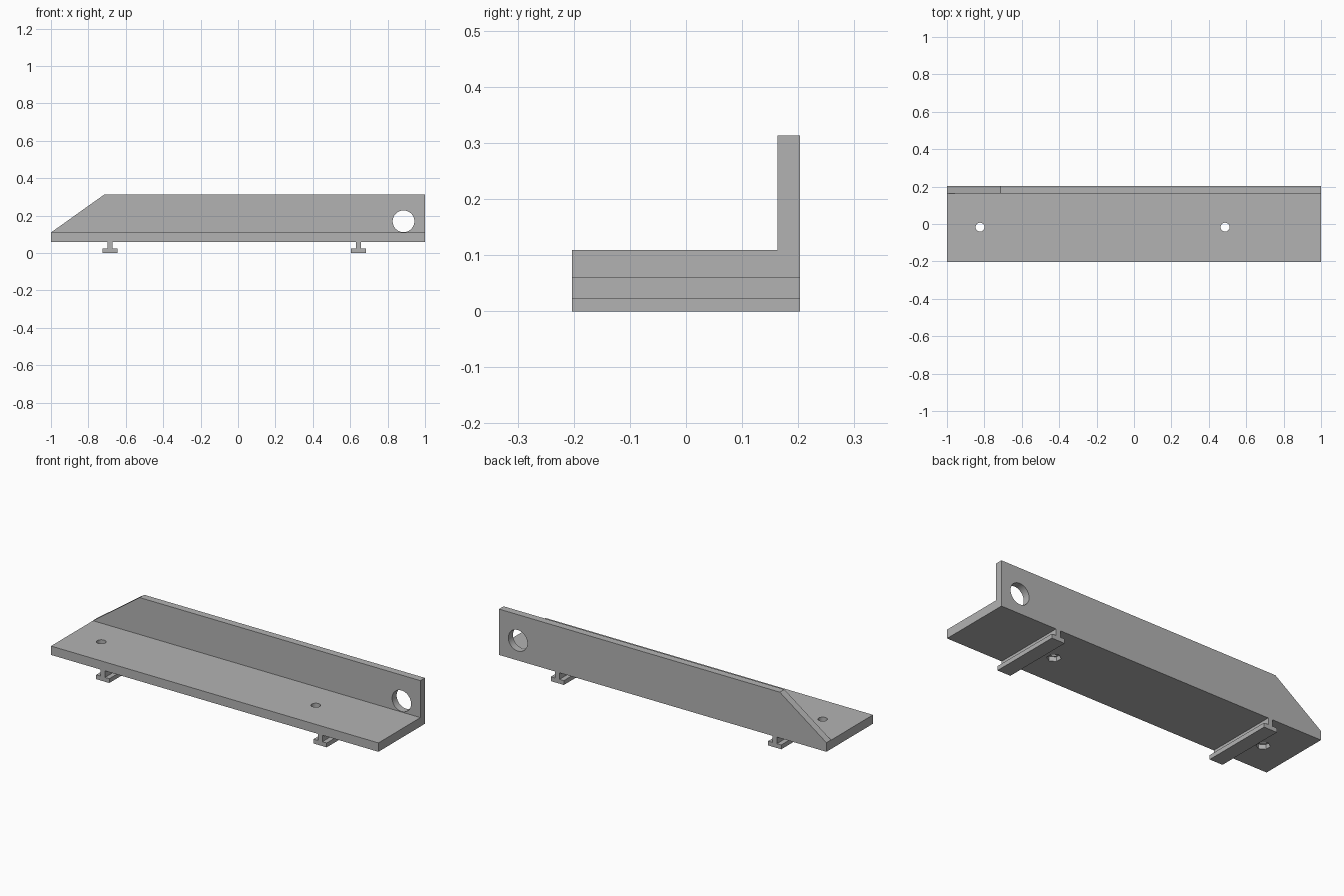
import bpy
import bmesh
from mathutils import Matrix, Vector

cube = bpy.data.objects.get("Cube")
if cube:
    bpy.data.objects.remove(cube, do_unlink=True)

HALF_X, HALF_Y = 1.0, 0.203
PLATE_BOTTOM, PLATE_TOP, WALL_TOP = 0.06, 0.109, 0.313
WALL_FRONT = 0.163
FLANGE_TOP = 0.024

grey = bpy.data.materials.new("plain_grey")
grey.use_nodes = True
grey.diffuse_color = (0.45, 0.45, 0.45, 1)
grey.node_tree.nodes["Principled BSDF"].inputs["Base Color"].default_value = (0.45, 0.45, 0.45, 1)


def to_object(name, bm):
    bmesh.ops.recalc_face_normals(bm, faces=bm.faces)
    mesh = bpy.data.meshes.new(name)
    bm.to_mesh(mesh)
    bm.free()
    mesh.materials.append(grey)
    obj = bpy.data.objects.new(name, mesh)
    bpy.context.collection.objects.link(obj)
    return obj


def extrude(points, travel):
    """Solid made by sweeping a flat outline along a vector."""
    bm = bmesh.new()
    face = bm.faces.new([bm.verts.new(p) for p in points])
    swept = bmesh.ops.extrude_face_region(bm, geom=[face], use_keep_orig=True)
    verts = [g for g in swept["geom"] if isinstance(g, bmesh.types.BMVert)]
    bmesh.ops.translate(bm, verts=verts, vec=travel)
    return bm


def drill(target, centre, radius, depth, sides, axis="Z"):
    """Cut a round or many-sided hole through or into the target."""
    bm = bmesh.new()
    turn = Matrix.Rotation(1.5707963, 4, "X") if axis == "Y" else Matrix()
    bmesh.ops.create_cone(bm, cap_ends=True, segments=sides, radius1=radius,
                          radius2=radius, depth=depth,
                          matrix=Matrix.Translation(centre) @ turn)
    cutter = to_object("hole_cutter", bm)
    cutter.hide_render = True
    mod = target.modifiers.new("hole", "BOOLEAN")
    mod.operation = "DIFFERENCE"
    mod.solver = "EXACT"
    mod.object = cutter
    bpy.context.view_layer.objects.active = target
    bpy.ops.object.modifier_apply(modifier=mod.name)
    bpy.data.objects.remove(cutter, do_unlink=True)


# L-shaped body: base plate and back wall in one piece
profile = [(-HALF_Y, PLATE_BOTTOM), (HALF_Y, PLATE_BOTTOM), (HALF_Y, WALL_TOP),
           (WALL_FRONT, WALL_TOP), (WALL_FRONT, PLATE_TOP), (-HALF_Y, PLATE_TOP)]
bm = extrude([(-HALF_X, y, z) for y, z in profile], (2 * HALF_X, 0, 0))

# Sloped end of the wall
low = Vector((-HALF_X, 0, PLATE_TOP + 0.001))
high = Vector((-0.715, 0, WALL_TOP))
slope = high - low
bmesh.ops.bisect_plane(bm, geom=bm.verts[:] + bm.edges[:] + bm.faces[:],
                       plane_co=low, plane_no=(-slope.z, 0, slope.x), clear_outer=True)
bmesh.ops.holes_fill(bm, edges=[e for e in bm.edges if e.is_boundary])
body = to_object("angle_body", bm)

# Large hole in the wall, bolt holes and hexagonal nut pockets in the plate
drill(body, (0.885, 0.183, 0.17), 0.058, 0.2, 48, "Y")
for x in (-0.823, 0.487):
    drill(body, (x, -0.017, 0.085), 0.024, 0.2, 24)
    drill(body, (x, -0.017, PLATE_BOTTOM), 0.036, 0.05, 6)

bpy.ops.object.select_all(action="DESELECT")
body.select_set(True)
bpy.context.view_layer.objects.active = body
bpy.ops.object.shade_smooth_by_angle(angle=0.5)

# T-shaped rails under the plate
half_t = [(0.04, 0), (0.04, FLANGE_TOP), (0.014, FLANGE_TOP), (0.014, PLATE_BOTTOM)]
outline = half_t + [(-x, z) for x, z in reversed(half_t)]
for name, centre in (("right_rail", -0.684), ("left_rail", 0.644)):
    to_object(name, extrude([(centre + x, -HALF_Y, z) for x, z in outline],
                            (0, 2 * HALF_Y, 0)))
